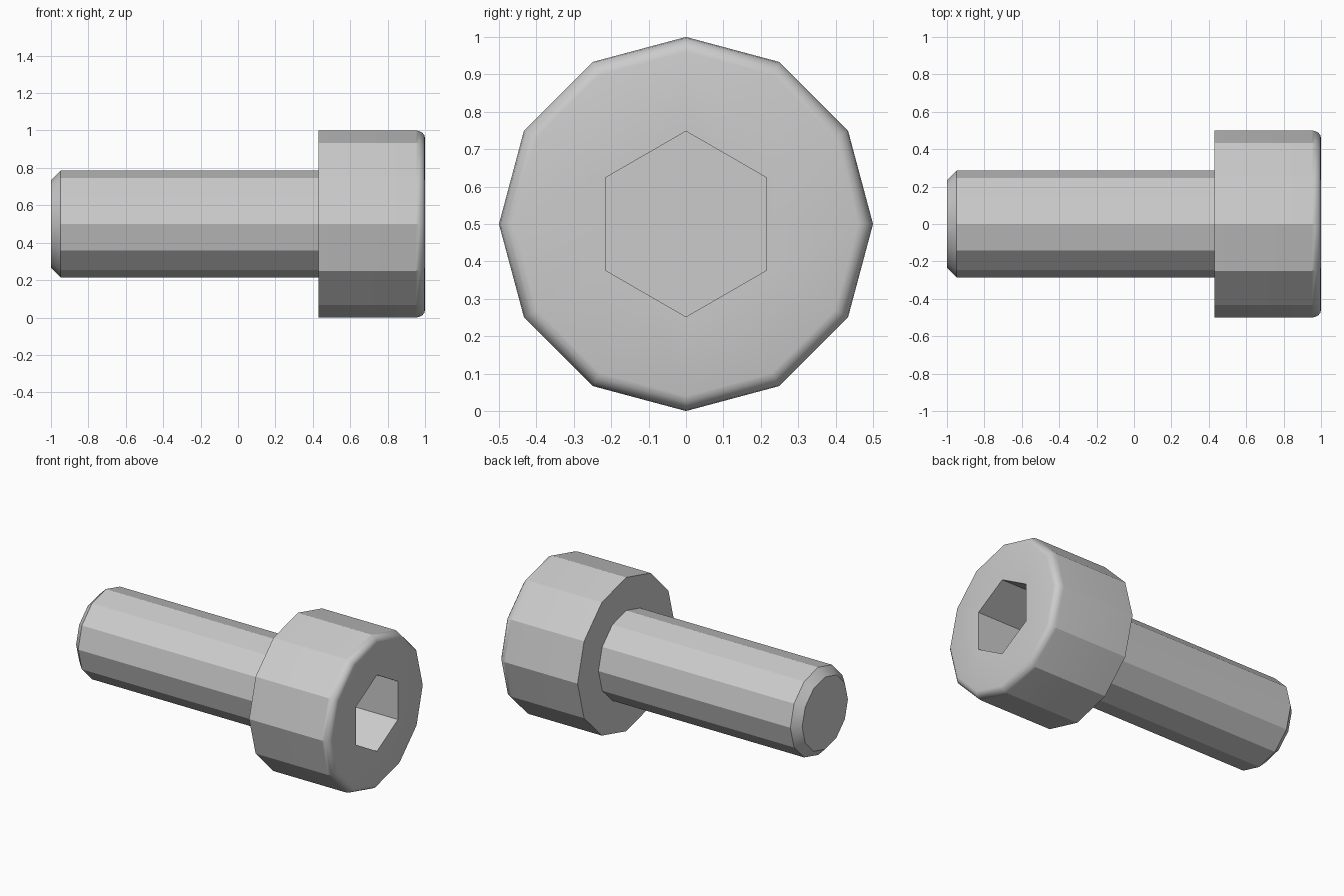
import bpy
import bmesh
from math import sin, cos, pi, radians

cube = bpy.data.objects.get("Cube")
if cube:
    bpy.data.objects.remove(cube, do_unlink=True)

SIDES = 12
AXIS_Z = 0.5

steel = bpy.data.materials.new("grey steel")
steel.use_nodes = True
grey = (0.6, 0.6, 0.6, 1)
steel.diffuse_color = grey
steel.node_tree.nodes["Principled BSDF"].inputs["Base Color"].default_value = grey


def ring(bm, x, radius, hexagon=False):
    """Twelve points around the x axis; a hexagon has its odd points mid-side."""
    verts = []
    for i in range(SIDES):
        r = radius * cos(pi / 6) if hexagon and i % 2 else radius
        a = 2 * pi * i / SIDES
        verts.append(bm.verts.new((x, r * sin(a), AXIS_Z + r * cos(a))))
    return verts


def loft(name, sections, cap_start=False, cap_end=False):
    bm = bmesh.new()
    rings = [ring(bm, *s) for s in sections]
    for a, b in zip(rings, rings[1:]):
        for i in range(SIDES):
            j = (i + 1) % SIDES
            bm.faces.new((a[i], a[j], b[j], b[i]))
    if cap_start:
        bm.faces.new(rings[0][::-1])
    if cap_end:
        bm.faces.new(rings[-1])
    # Orient outwards using the first side band, which faces away from the axis or along -x
    bm.normal_update()
    first = bm.faces[:][0]
    c = first.calc_center_median()
    outward = first.normal.y * c.y + first.normal.z * (c.z - AXIS_Z) - first.normal.x
    if outward < 0:
        bmesh.ops.reverse_faces(bm, faces=bm.faces[:])
    mesh = bpy.data.meshes.new(name)
    bm.to_mesh(mesh)
    bm.free()
    mesh.materials.append(steel)
    obj = bpy.data.objects.new(name, mesh)
    bpy.context.collection.objects.link(obj)
    bpy.ops.object.select_all(action="DESELECT")
    obj.select_set(True)
    bpy.context.view_layer.objects.active = obj
    bpy.ops.object.shade_smooth_by_angle(angle=radians(29))
    return obj


# Shank with chamfered tip
SHANK_R, SEAT_X = 0.285, 0.43
loft("shank", [(-1, 0.235), (-0.95, SHANK_R), (SEAT_X, SHANK_R)], cap_start=True)

# Head: underside, side, rounded rim, end face and hexagonal socket
rim = [(0.95 + 0.05 * sin(t), 0.46 + 0.04 * cos(t))
       for t in (k * pi / 8 for k in range(5))]
loft("socket_head",
     [(SEAT_X, SHANK_R), (SEAT_X, 0.5)] + rim
     + [(1, 0.248, True), (0.64, 0.248, True)], cap_end=True)
